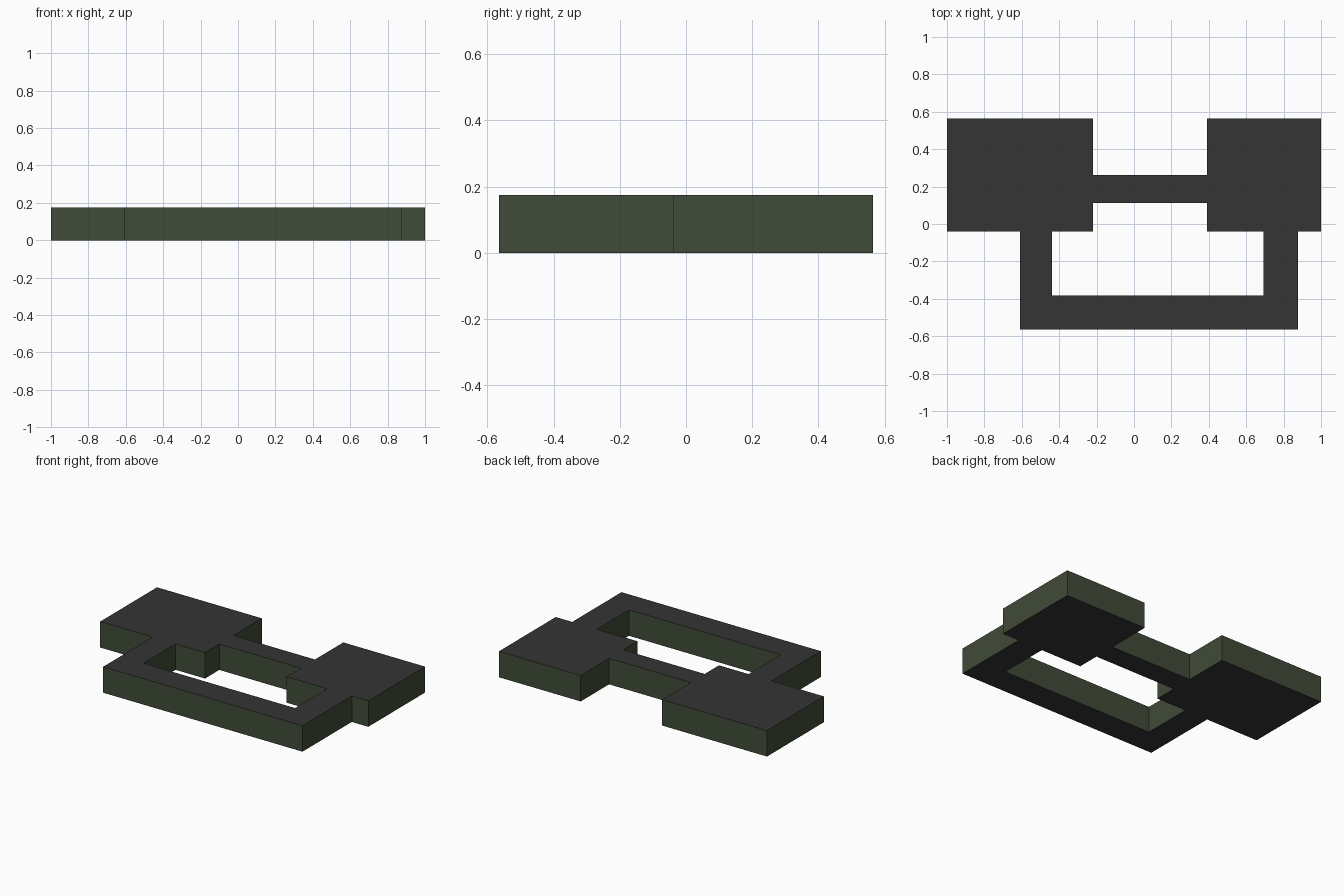
import bpy, bmesh

if "Cube" in bpy.data.objects:
    bpy.data.objects.remove(bpy.data.objects["Cube"])

HEIGHT = 0.175

# Plan rectangles: x0, x1, y0, y1
RECTS = [
    (-1.0, -0.218, -0.04, 0.565),    # left block
    (0.39, 1.0, -0.04, 0.565),       # right block
    (-0.218, 0.39, 0.112, 0.263),    # bridge between the blocks
    (-0.61, -0.438, -0.382, -0.04),  # left leg
    (0.693, 0.877, -0.382, -0.04),   # right leg
    (-0.61, 0.877, -0.565, -0.382),  # front bar
]


def material(name, color):
    m = bpy.data.materials.new(name)
    m.diffuse_color = (*color, 1.0)
    m.use_nodes = True
    m.node_tree.nodes["Principled BSDF"].inputs["Base Color"].default_value = m.diffuse_color
    return m


# Merge the rectangles into one plan: fill every grid cell that lies in one
bm = bmesh.new()
xs = sorted({v for r in RECTS for v in r[:2]})
ys = sorted({v for r in RECTS for v in r[2:]})
for x0, x1 in zip(xs, xs[1:]):
    for y0, y1 in zip(ys, ys[1:]):
        cx, cy = (x0 + x1) / 2, (y0 + y1) / 2
        if any(a < cx < b and c < cy < d for a, b, c, d in RECTS):
            bm.faces.new([bm.verts.new((x, y, 0)) for x, y in
                          ((x0, y0), (x1, y0), (x1, y1), (x0, y1))])
bmesh.ops.remove_doubles(bm, verts=bm.verts[:], dist=1e-4)

# Raise the plan into a slab, keeping the floor
res = bmesh.ops.extrude_face_region(bm, geom=bm.faces[:], use_keep_orig=True)
for v in res["geom"]:
    if isinstance(v, bmesh.types.BMVert):
        v.co.z = HEIGHT
bmesh.ops.recalc_face_normals(bm, faces=bm.faces[:])

# Grey on top and bottom, green on the walls
bm.normal_update()
for f in bm.faces:
    f.material_index = 0 if abs(f.normal.z) > 0.5 else 1

mesh = bpy.data.meshes.new("building_slab")
bm.to_mesh(mesh)
bm.free()
mesh.materials.append(material("dark grey", (0.035, 0.035, 0.035)))
mesh.materials.append(material("dark green", (0.052, 0.070, 0.040)))
bpy.context.collection.objects.link(bpy.data.objects.new("building_slab", mesh))
